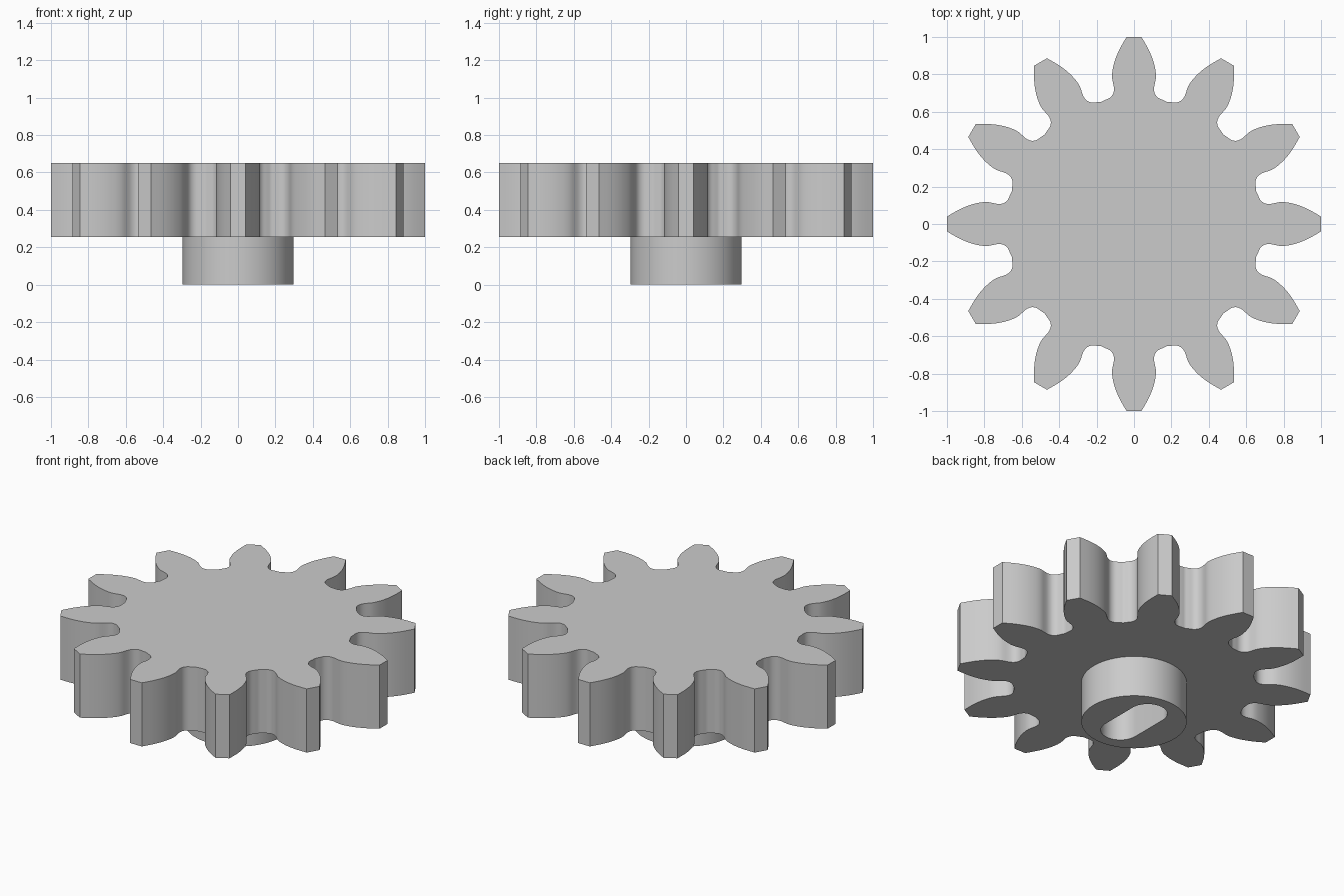
import bpy
import bmesh
import math
from mathutils import Vector, Matrix

cube = bpy.data.objects.get("Cube")
if cube:
    bpy.data.objects.remove(cube, do_unlink=True)

TEETH = 12
GEAR_BOTTOM, GEAR_TOP = 0.255, 0.65
HUB_RADIUS = 0.296
SLOT_RADIUS, SLOT_SHIFT = 0.11, 0.12

grey = bpy.data.materials.new("light_grey")
grey.use_nodes = True
colour = (0.6, 0.6, 0.6, 1)
grey.diffuse_color = colour
grey.node_tree.nodes["Principled BSDF"].inputs["Base Color"].default_value = colour


def finish(bm, name):
    """Turn a bmesh into a smooth-shaded object with sharp edges kept."""
    bmesh.ops.recalc_face_normals(bm, faces=bm.faces)
    mesh = bpy.data.meshes.new(name)
    bm.to_mesh(mesh)
    bm.free()
    mesh.materials.append(grey)
    obj = bpy.data.objects.new(name, mesh)
    bpy.context.collection.objects.link(obj)
    bpy.ops.object.select_all(action='DESELECT')
    obj.select_set(True)
    bpy.context.view_layer.objects.active = obj
    bpy.ops.object.shade_smooth_by_angle(angle=math.radians(30))
    return obj


def smooth_path(points, steps=3):
    """Catmull-Rom curve through the points."""
    pts = [2 * points[0] - points[1]] + points + [2 * points[-1] - points[-2]]
    path = []
    for a, b, c, d in zip(pts, pts[1:], pts[2:], pts[3:]):
        for i in range(steps):
            t = i / steps
            path.append(0.5 * (2 * b + (c - a) * t + (2 * a - 5 * b + 4 * c - d) * t ** 2
                               + (3 * b - a - 3 * c + d) * t ** 3))
    return path + [points[-1]]


# Gear wheel: one tooth flank from tip to valley, mirrored and repeated
half_step = math.pi / TEETH
flank = [Vector(p) for p in (
    (0.04, 1.0), (0.077, 0.935), (0.102, 0.875), (0.115, 0.82), (0.117, 0.78),
    (0.11, 0.745), (0.107, 0.72), (0.112, 0.696), (0.128, 0.676), (0.152, 0.664))]
flank.append(0.676 * Vector((math.sin(half_step), math.cos(half_step))))
flank = smooth_path(flank)
tooth = [Vector((-p.x, p.y)) for p in reversed(flank)] + flank[:-1]

bm = bmesh.new()
outline = []
for i in range(TEETH):
    turn = Matrix.Rotation(-2 * half_step * i, 2)
    for p in tooth:
        q = turn @ p
        outline.append(bm.verts.new((q.x, q.y, GEAR_BOTTOM)))
base = bm.faces.new(outline)
result = bmesh.ops.extrude_face_region(bm, geom=[base], use_keep_orig=True)
top = [g for g in result["geom"] if isinstance(g, bmesh.types.BMVert)]
bmesh.ops.translate(bm, verts=top, vec=(0, 0, GEAR_TOP - GEAR_BOTTOM))
finish(bm, "gear_wheel")

# Hub: round collar with a blind rounded slot, open where it meets the wheel
SIDES = 96
bm = bmesh.new()
rings = []
for i in range(SIDES):
    a = 2 * math.pi * (i + 0.5) / SIDES
    c, s = math.cos(a), math.sin(a)
    ox, oy = HUB_RADIUS * c, HUB_RADIUS * s
    ix, iy = SLOT_RADIUS * c, SLOT_RADIUS * s + math.copysign(SLOT_SHIFT, s)
    rings.append([bm.verts.new(p) for p in (
        (ox, oy, GEAR_BOTTOM), (ox, oy, 0), (ix, iy, 0), (ix, iy, GEAR_BOTTOM))])
for i, ring in enumerate(rings):
    after = rings[(i + 1) % SIDES]
    for k in range(3):
        bm.faces.new((ring[k], ring[k + 1], after[k + 1], after[k]))
finish(bm, "slotted_hub")
